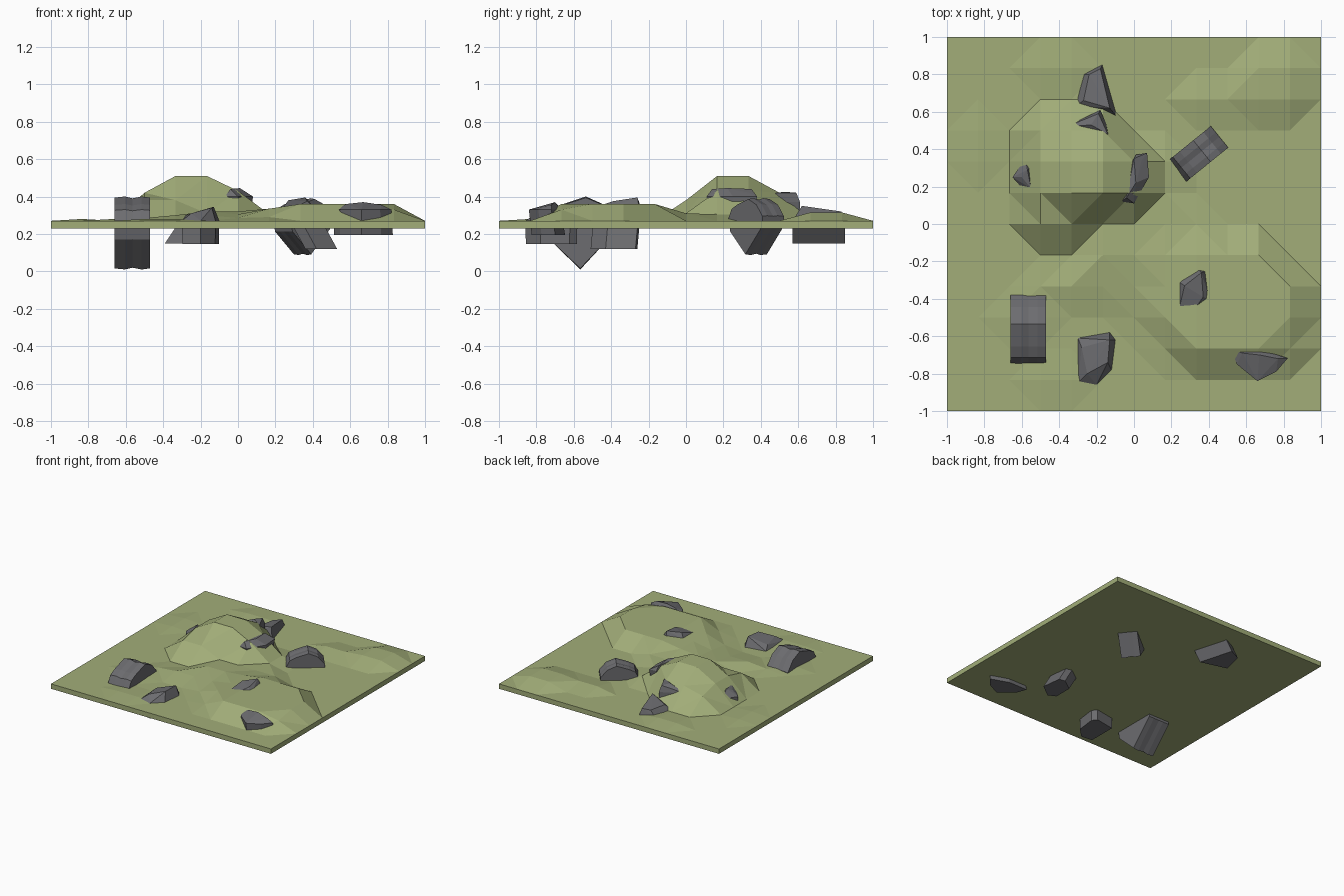
import bpy, bmesh
from math import radians
from mathutils import Matrix, Vector

if "Cube" in bpy.data.objects:
    bpy.data.objects.remove(bpy.data.objects["Cube"])


def material(name, rgb):
    m = bpy.data.materials.new(name)
    m.diffuse_color = (*rgb, 1)
    m.use_nodes = True
    m.node_tree.nodes["Principled BSDF"].inputs["Base Color"].default_value = m.diffuse_color
    return m


GRASS = material("grass", (0.36, 0.42, 0.19))
STONE = material("stone", (0.15, 0.15, 0.16))


def finish(bm, name, mat):
    bmesh.ops.recalc_face_normals(bm, faces=bm.faces[:])
    me = bpy.data.meshes.new(name)
    bm.to_mesh(me)
    bm.free()
    me.materials.append(mat)
    ob = bpy.data.objects.new(name, me)
    bpy.context.collection.objects.link(ob)
    return ob


# Ground: 12 x 12 grid, raised in blocks (column range, row range, height)
BASE, FLOOR, N = 0.27, 0.23, 12
RAISED = [
    # tall hill
    (4, 5, 7, 8, 0.51), (3, 3, 7, 8, 0.42), (4, 5, 9, 9, 0.42), (3, 3, 9, 9, 0.38),
    (6, 6, 7, 8, 0.43), (3, 4, 6, 6, 0.38), (5, 6, 6, 6, 0.31),
    # low wide mound
    (8, 10, 2, 5, 0.36), (11, 11, 3, 4, 0.36), (11, 11, 2, 2, 0.33),
    (7, 7, 3, 5, 0.335), (7, 7, 2, 2, 0.29), (6, 6, 3, 3, 0.285),
    # gentle ripples
    (6, 6, 4, 4, 0.305), (5, 6, 5, 5, 0.32), (4, 5, 4, 4, 0.30), (7, 8, 6, 6, 0.31),
    (8, 9, 10, 10, 0.30), (10, 10, 10, 11, 0.315), (11, 11, 11, 11, 0.315),
    (11, 11, 10, 10, 0.315), (3, 4, 11, 11, 0.285), (1, 1, 8, 9, 0.28),
    (3, 3, 4, 4, 0.285), (2, 3, 3, 3, 0.28), (3, 4, 1, 1, 0.28),
    (7, 7, 7, 8, 0.305),
]
height = {}
for i0, i1, j0, j1, h in RAISED:
    for i in range(i0, i1 + 1):
        for j in range(j0, j1 + 1):
            height[i, j] = h

bm = bmesh.new()
grid = [[bm.verts.new((i / 6 - 1, j / 6 - 1, height.get((i, j), BASE)))
         for j in range(N + 1)] for i in range(N + 1)]
for i in range(N):
    for j in range(N):
        bm.faces.new((grid[i][j], grid[i + 1][j], grid[i + 1][j + 1], grid[i][j + 1]))
bmesh.ops.triangulate(bm, faces=bm.faces[:], quad_method='SHORT_EDGE')
# Slab sides and underside
rim = [grid[i][0] for i in range(N)] + [grid[N][j] for j in range(N)]
rim += [grid[i][N] for i in range(N, 0, -1)] + [grid[0][j] for j in range(N, 0, -1)]
low = [bm.verts.new((v.co.x, v.co.y, FLOOR)) for v in rim]
for k in range(len(rim)):
    n = (k + 1) % len(rim)
    bm.faces.new((rim[k], low[k], low[n], rim[n]))
bm.faces.new(low)
finish(bm, "ground", GRASS)


# Ridged boulders: one side profile swept across a slightly pinched width
PROFILE = [(-0.185, 0.06), (-0.15, 0.13), (-0.09, 0.16), (0.03, 0.20), (0.12, 0.16),
           (0.185, 0.08), (0.185, 0.01), (0.0, -0.19), (-0.165, -0.03)]


def ridged_rock(name, loc, size, turn):
    bm = bmesh.new()
    rings = []
    for x, s in ((-0.095, 0.97), (-0.04, 1.0), (0.0, 0.95), (0.05, 1.0), (0.095, 0.97)):
        rings.append([bm.verts.new((x, y, z * s)) for y, z in PROFILE])
    for a, b in zip(rings, rings[1:]):
        for k in range(len(a)):
            n = (k + 1) % len(a)
            bm.faces.new((a[k], a[n], b[n], b[k]))
    bm.faces.new(rings[0])
    bm.faces.new(rings[-1])
    m = Matrix.Translation(loc) @ Matrix.Rotation(radians(turn), 4, 'Z') @ Matrix.Scale(size, 4)
    bmesh.ops.transform(bm, matrix=m, verts=bm.verts[:])
    finish(bm, name, STONE)


ridged_rock("boulder_front_left", (-0.565, -0.565, 0.20), 1.0, 0)
ridged_rock("boulder_right", (0.345, 0.375, 0.235), 0.78, -51)


# Hewn rocks: hull of an outline, a crest and a buried base
def hewn_rock(name, outline, z_mid, crest, z_base, shift=(0, 0), spread=1.0):
    bm = bmesh.new()
    c = sum((Vector(p) for p in outline), Vector((0, 0))) / len(outline)
    for p in outline:
        bm.verts.new((*p, z_mid))
        q = c + (Vector(p) - c) * spread + Vector(shift)
        bm.verts.new((*q, z_base))
    for p in crest:
        bm.verts.new(p)
    r = bmesh.ops.convex_hull(bm, input=bm.verts[:])
    junk = {g for g in r["geom_interior"] + r["geom_unused"]
            if isinstance(g, bmesh.types.BMVert)}
    bmesh.ops.delete(bm, geom=list(junk), context='VERTS')
    finish(bm, name, STONE)


hewn_rock("rock_front", [(-0.30, -0.85), (-0.20, -0.86), (-0.12, -0.78), (-0.10, -0.62),
                         (-0.13, -0.58), (-0.30, -0.61)], 0.27,
          [(-0.25, -0.80, 0.31), (-0.14, -0.74, 0.34), (-0.13, -0.62, 0.345),
           (-0.28, -0.66, 0.30)], 0.145, spread=0.97)
hewn_rock("rock_front_right", [(0.52, -0.67), (0.55, -0.75), (0.66, -0.84), (0.76, -0.79),
                               (0.82, -0.72), (0.68, -0.67)], 0.33,
          [(0.58, -0.69, 0.36), (0.67, -0.70, 0.37), (0.77, -0.72, 0.355)], 0.195,
          (0, 0.02), 1.05)
hewn_rock("rock_on_mound", [(0.24, -0.46), (0.30, -0.49), (0.41, -0.41), (0.39, -0.25),
                            (0.34, -0.24), (0.24, -0.31)], 0.34,
          [(0.27, -0.33, 0.38), (0.36, -0.26, 0.395), (0.37, -0.39, 0.375)], 0.12,
          (0.12, -0.02), 1.0)
hewn_rock("rock_back", [(-0.31, 0.63), (-0.27, 0.80), (-0.17, 0.85), (-0.15, 0.75),
                        (-0.09, 0.57), (-0.18, 0.61)], 0.27,
          [(-0.24, 0.80, 0.31), (-0.18, 0.83, 0.32), (-0.13, 0.62, 0.35),
           (-0.27, 0.66, 0.31)], 0.15, (-0.08, 0), 1.0)
hewn_rock("rock_hill_back", [(-0.36, 0.52), (-0.24, 0.58), (-0.18, 0.61), (-0.15, 0.54),
                             (-0.12, 0.45), (-0.20, 0.50)], 0.37,
          [(-0.19, 0.59, 0.42), (-0.23, 0.53, 0.425), (-0.14, 0.48, 0.42)], 0.25)
hewn_rock("rock_hill_right", [(-0.07, 0.12), (0.00, 0.11), (0.08, 0.25), (0.07, 0.38),
                              (0.01, 0.37), (-0.04, 0.28)], 0.40,
          [(-0.04, 0.14, 0.44), (0.01, 0.22, 0.445), (0.04, 0.34, 0.42),
           (0.0, 0.35, 0.44)], 0.33, spread=0.9)
hewn_rock("rock_hill_left", [(-0.65, 0.25), (-0.58, 0.35), (-0.54, 0.32), (-0.53, 0.17),
                             (-0.56, 0.15)], 0.32,
          [(-0.57, 0.29, 0.38), (-0.55, 0.19, 0.37), (-0.60, 0.25, 0.36)], 0.235)
